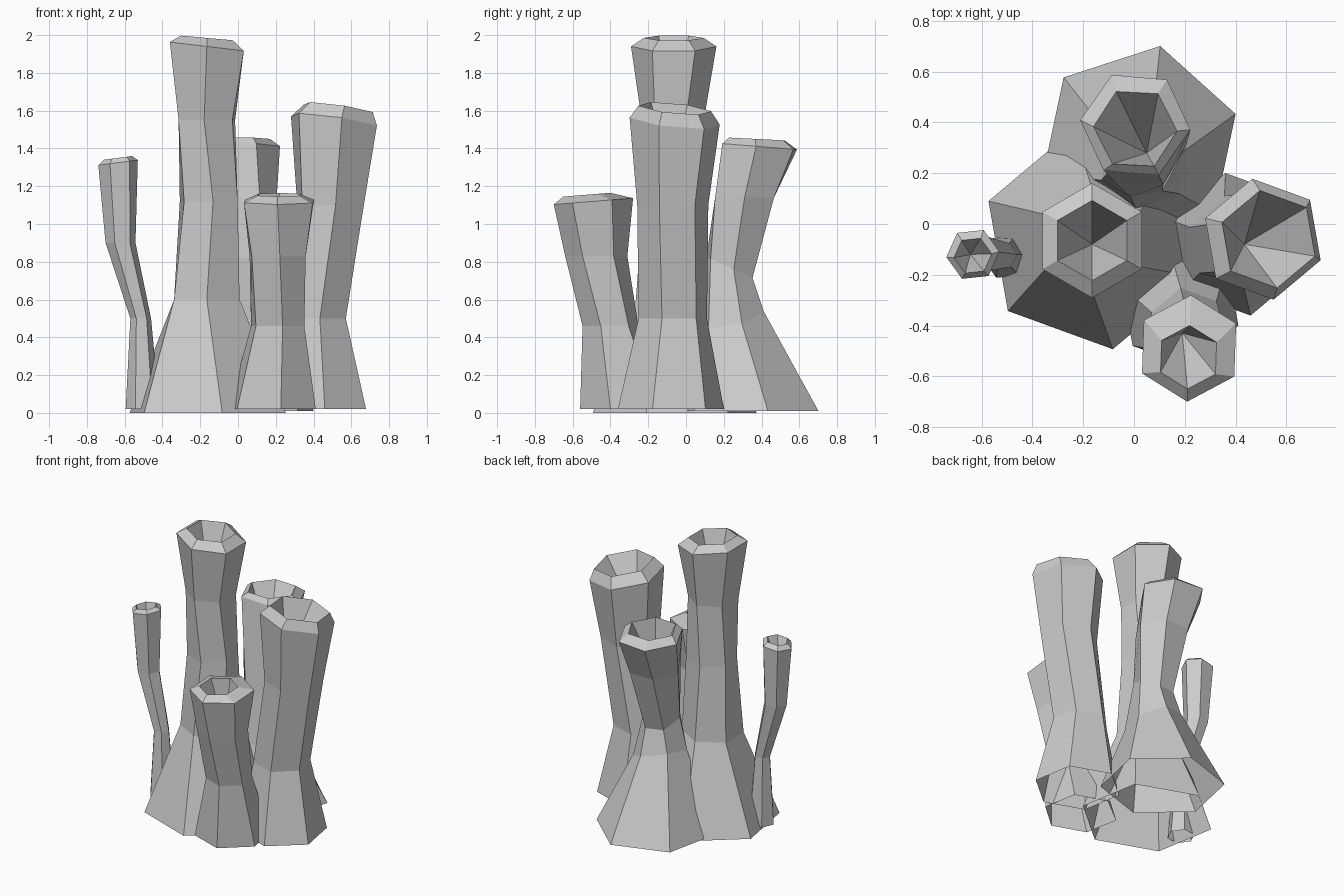
import bpy
from math import cos, sin, radians

SIDES = 6


def ring(x, y, z, r, rot, tilt=(0, 0)):
    """Six points round a centre; tilt slopes the ring in x and y."""
    pts = []
    for i in range(SIDES):
        a = radians(rot + 360 * i / SIDES)
        dx, dy = r * cos(a), r * sin(a)
        pts.append((x + dx, y + dy, z + tilt[0] * dx + tilt[1] * dy))
    return pts


def tube(name, rings, apex):
    """Tube open at the base: wall rings, sloped lip, cone-shaped hollow."""
    verts = [p for row in rings for p in ring(*row)]
    verts.append(apex)
    faces = []
    for k in range(len(rings) - 1):
        for i in range(SIDES):
            j = (i + 1) % SIDES
            a, b = k * SIDES, (k + 1) * SIDES
            faces.append((a + i, a + j, b + j, b + i))
    top = (len(rings) - 1) * SIDES
    for i in range(SIDES):
        faces.append((top + i, top + (i + 1) % SIDES, len(verts) - 1))
    mesh = bpy.data.meshes.new(name)
    mesh.from_pydata(verts, [], faces)
    mesh.update()
    obj = bpy.data.objects.new(name, mesh)
    bpy.context.collection.objects.link(obj)
    return obj


# Each ring: x, y, z, radius, rotation in degrees, optional tilt; last is the lip
# Tall central tube
tube("tall_tube",
     [(-.16, -.06, 0, .44, 40), (-.165, -.065, .60, .20, 30),
      (-.155, -.065, 1.12, .165, 38), (-.165, -.07, 1.55, .165, 25),
      (-.165, -.065, 1.94, .226, 30, (-.12, 0)),
      (-.165, -.065, 1.985, .158, 30, (-.09, 0))],
     (-.165, -.08, 1.55))

# Short front tube
tube("front_tube",
     [(.18, -.32, .02, .245, 41), (.21, -.40, .46, .15, 40),
      (.21, -.475, .83, .165, 34), (.217, -.49, 1.12, .21, 28, (0, .08)),
      (.215, -.525, 1.155, .125, 28, (0, .08))],
     (.19, -.43, .82))

# Leaning back tube
tube("back_tube",
     [(.02, .31, .01, .40, 18), (.04, .235, .51, .18, 20, (-.3, .2)),
      (.03, .23, .77, .13, 10, (0, -.45)), (.025, .31, 1.14, .18, 0),
      (.005, .39, 1.41, .218, -5, (0, -.08)),
      (.005, .375, 1.45, .165, -3, (0, -.05))],
     (.05, .28, 1.1))

# Wide right tube
tube("right_tube",
     [(.41, -.08, .02, .285, 40), (.395, -.07, .50, .185, 42),
      (.49, -.07, 1.10, .19, 38), (.508, -.06, 1.545, .242, 40, (-.14, -.1)),
      (.53, -.06, 1.612, .195, 40, (-.14, -.1))],
     (.435, -.08, 1.22))

# Thin left tube
tube("left_tube",
     [(-.505, -.13, .02, .09, 5), (-.515, -.125, .50, .055, 5),
      (-.622, -.12, .90, .08, 8), (-.635, -.12, 1.325, .105, 6, (.13, 0)),
      (-.635, -.125, 1.35, .075, 6, (.13, 0))],
     (-.645, -.12, 1.15))
